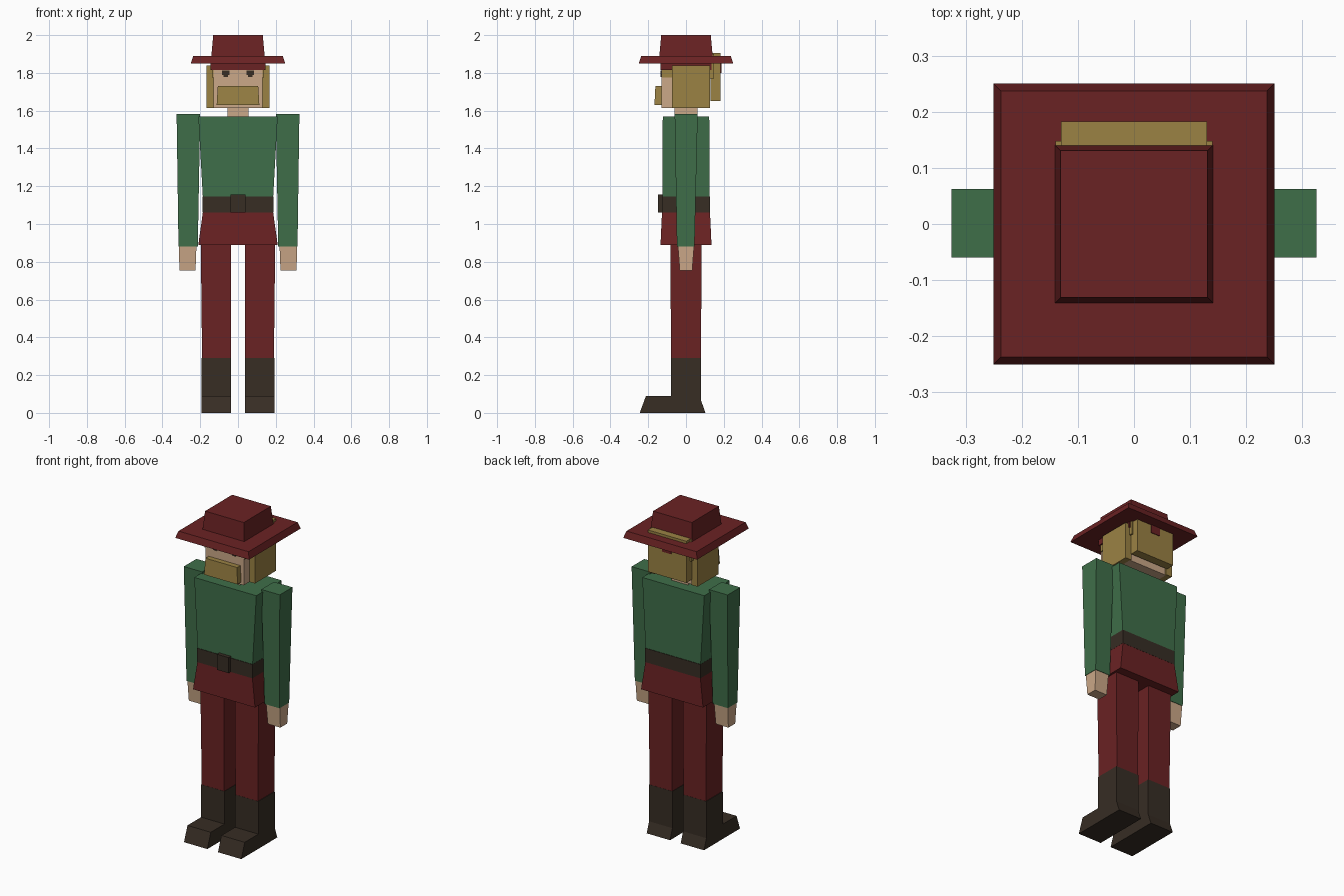
import bpy

if "Cube" in bpy.data.objects:
    bpy.data.objects.remove(bpy.data.objects["Cube"])


def material(name, r, g, b):
    """Flat colour given as 0-255 display values, stored as linear."""
    m = bpy.data.materials.new(name)
    m.diffuse_color = [((c / 255 + 0.055) / 1.055) ** 2.4 for c in (r, g, b)] + [1]
    m.use_nodes = True
    m.node_tree.nodes["Principled BSDF"].inputs["Base Color"].default_value = m.diffuse_color
    return m


RED = material("dark_red", 106, 34, 35)
GREEN = material("green", 63, 110, 73)
SKIN = material("skin", 203, 168, 136)
HAIR = material("straw_hair", 155, 130, 68)
BROWN = material("dark_brown", 55, 45, 36)


def make(name, verts, faces, mat):
    mesh = bpy.data.meshes.new(name)
    mesh.from_pydata(verts, [], faces)
    mesh.materials.append(mat)
    ob = bpy.data.objects.new(name, mesh)
    bpy.context.collection.objects.link(ob)
    return ob


def block(name, mat, z0, bottom, z1, top=None):
    """Tapered box; bottom and top are (x0, x1, y0, y1)."""
    verts = []
    for z, (x0, x1, y0, y1) in ((z0, bottom), (z1, top or bottom)):
        x0, x1 = sorted((x0, x1))
        verts += [(x0, y0, z), (x1, y0, z), (x1, y1, z), (x0, y1, z)]
    faces = [(3, 2, 1, 0), (4, 5, 6, 7)]
    faces += [(i, (i + 1) % 4, (i + 1) % 4 + 4, i + 4) for i in range(4)]
    return make(name, verts, faces, mat)


def side_profile(name, mat, x0, x1, points):
    """Extrude a (y, z) outline across x."""
    x0, x1 = sorted((x0, x1))
    n = len(points)
    verts = [(x, y, z) for x in (x0, x1) for y, z in points]
    faces = [tuple(range(n)), tuple(range(2 * n - 1, n - 1, -1))]
    faces += [(i, i + n, (i + 1) % n + n, (i + 1) % n) for i in range(n)]
    return make(name, verts, faces, mat)


def sq(h, v=None):
    v = h if v is None else v
    return (-h, h, -v, v)


# Hat
block("hat_brim", RED, 1.85, sq(0.25), 1.89, sq(0.237))
block("hat_crown", RED, 1.88, sq(0.142), 2.0, sq(0.131))
block("hat_band_inside", RED, 1.815, (-0.145, 0.145, -0.135, 0.135), 1.855)
block("hat_back_tab", RED, 1.80, (-0.03, 0.03, 0.13, 0.187), 1.85)

# Head, beard and hair
block("head", SKIN, 1.615, (-0.13, 0.13, -0.13, 0.12), 1.85)
block("neck", SKIN, 1.55, sq(0.055, 0.06), 1.63)
block("moustache", HAIR, 1.63, (-0.113, 0.113, -0.167, -0.12), 1.73,
      (-0.107, 0.107, -0.162, -0.12))
block("back_hair", HAIR, 1.65, (-0.13, 0.13, 0.13, 0.183), 1.905)
block("back_hair_base", HAIR, 1.77, (-0.14, 0.14, 0.11, 0.148), 1.9)

# Torso, belt and skirt
block("torso", GREEN, 1.14, sq(0.186, 0.125), 1.57, sq(0.21, 0.123))
block("belt", BROWN, 1.06, sq(0.187, 0.128), 1.145)
block("belt_buckle", BROWN, 1.06, (-0.04, 0.04, -0.148, -0.12), 1.155)
block("tunic_skirt", RED, 0.89, sq(0.21, 0.135), 1.062, sq(0.186, 0.127))

BOOT = [(-0.245, 0), (-0.212, 0.09), (-0.08, 0.09), (-0.08, 0.29),
        (0.08, 0.29), (0.08, 0.065), (0.103, 0)]

for s, side in ((-1, "left"), (1, "right")):
    # Side hair and temple strips
    block("side_hair_" + side, HAIR, 1.615, (s * 0.125, s * 0.167, -0.075, 0.127), 1.84)
    block("temple_" + side, HAIR, 1.775, (s * 0.125, s * 0.137, -0.128, -0.07), 1.825)
    # Eyes
    block("eye_" + side, BROWN, 1.79, (s * 0.044, s * 0.086, -0.134, -0.128), 1.813)
    block("eye_lower_" + side, BROWN, 1.778, (s * 0.054, s * 0.076, -0.134, -0.128), 1.79)
    # Arms and hands
    block("sleeve_" + side, GREEN, 0.88, (s * 0.213, s * 0.315, -0.048, 0.045),
          1.582, (s * 0.2, s * 0.325, -0.06, 0.062))
    block("hand_" + side, SKIN, 0.755, (s * 0.225, s * 0.31, -0.033, 0.033),
          0.885, (s * 0.22, s * 0.313, -0.043, 0.043))
    # Legs and boots
    block("trouser_leg_" + side, RED, 0.28, (s * 0.038, s * 0.19, -0.079, 0.079),
          0.9, (s * 0.036, s * 0.197, -0.083, 0.083))
    side_profile("boot_" + side, BROWN, s * 0.036, s * 0.194, BOOT)
